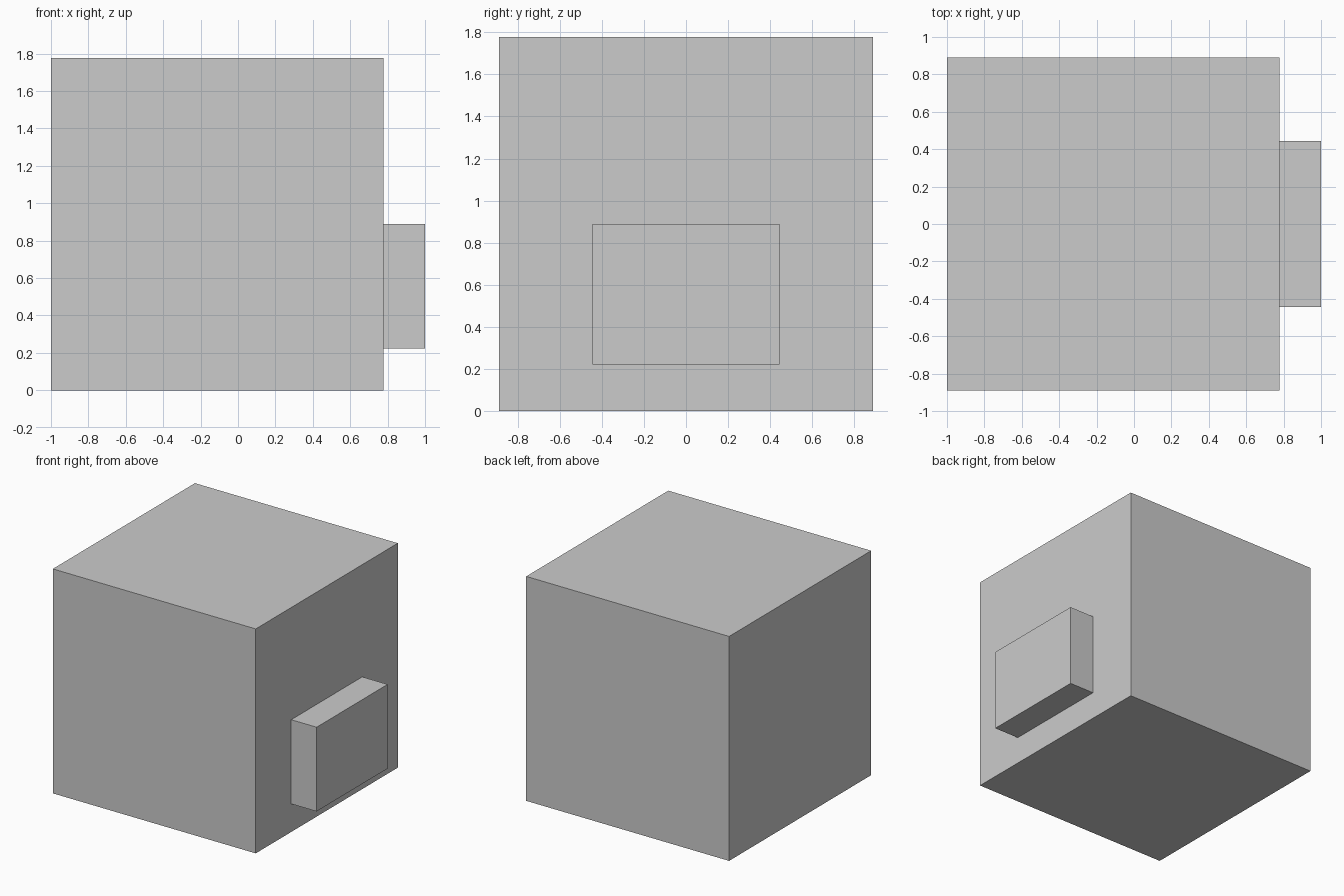
import bpy

if "Cube" in bpy.data.objects:
    bpy.data.objects.remove(bpy.data.objects["Cube"])

U = 2 / 9  # the model sits on a grid of nine units along x


def box(name, lo, hi):
    """Axis-aligned box between two corners given in grid units."""
    centre = [(a + b) / 2 * U for a, b in zip(lo, hi)]
    bpy.ops.mesh.primitive_cube_add(size=1, location=centre)
    obj = bpy.context.object
    obj.name = name
    obj.scale = [(b - a) * U for a, b in zip(lo, hi)]
    bpy.ops.object.transform_apply(location=False, rotation=False, scale=True)
    return obj


# Main cube block
box("head", (-4.5, -4, 0), (3.5, 4, 8))

# Raised block low on the right face
box("snout", (3.5, -2, 1), (4.5, 2, 4))
